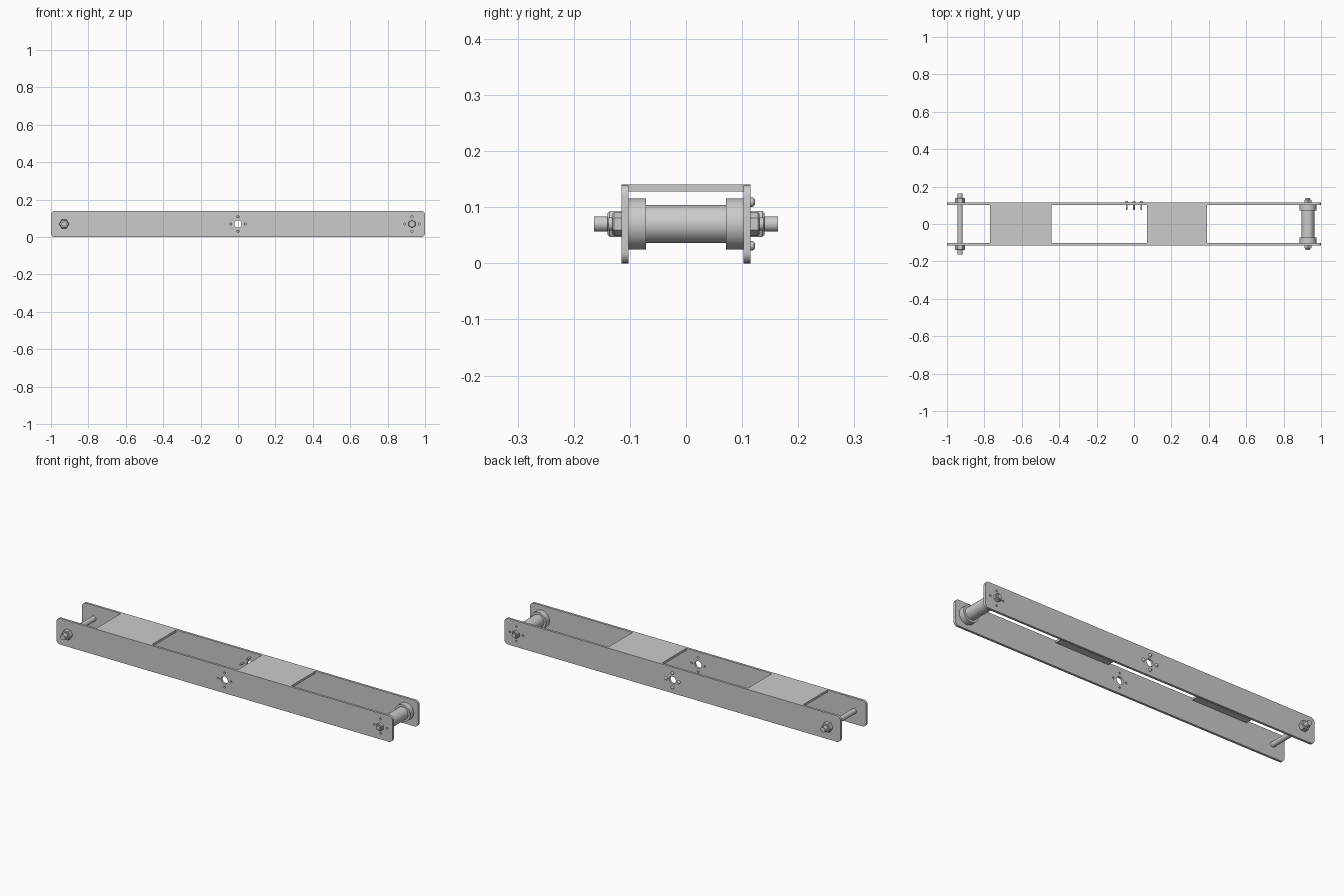
import bpy, bmesh
from math import sin, cos, pi
from mathutils import Matrix

if "Cube" in bpy.data.objects:
    bpy.data.objects.remove(bpy.data.objects["Cube"])

ZC = 0.07                 # height of all axes
X_ROD, X_ROLL = -0.93, 0.93
Y_IN, Y_OUT = 0.1025, 0.115
OFFS = [(1, 0), (0, 1), (-1, 0), (0, -1)]


def finish(bm, name, smooth=True):
    bmesh.ops.recalc_face_normals(bm, faces=bm.faces)
    me = bpy.data.meshes.new(name)
    bm.to_mesh(me)
    bm.free()
    ob = bpy.data.objects.new(name, me)
    bpy.context.collection.objects.link(ob)
    if smooth:
        bpy.ops.object.select_all(action='DESELECT')
        ob.select_set(True)
        bpy.context.view_layer.objects.active = ob
        bpy.ops.object.shade_smooth_by_angle(angle=0.6)
    return ob


def lathe(name, x, z, profile, sides=32, turn=0.0, smooth=True):
    """Solid of (radius, y) rings around an axis along y."""
    bm = bmesh.new()
    rings = []
    for r, y in profile:
        rings.append([bm.verts.new((x + r * cos(turn + 2 * pi * i / sides), y,
                                    z + r * sin(turn + 2 * pi * i / sides)))
                      for i in range(sides)])
    for a, b in zip(rings, rings[1:]):
        for i in range(sides):
            j = (i + 1) % sides
            bm.faces.new((a[i], a[j], b[j], b[i]))
    bm.faces.new(rings[0])
    bm.faces.new(rings[-1])
    return finish(bm, name, smooth)


def circle(cx, cz, r, n=24):
    return [(cx + r * cos(2 * pi * i / n), cz + r * sin(2 * pi * i / n)) for i in range(n)]


def rounded_rect(w, h, r, n=6):
    pts = []
    for q, (sx, sz) in enumerate([(1, 1), (-1, 1), (-1, -1), (1, -1)]):
        for i in range(n + 1):
            a = pi / 2 * (q + i / n)
            pts.append((sx * (w / 2 - r) + r * cos(a), ZC + sz * (h / 2 - r) + r * sin(a)))
    return pts


def side_plate(name, y):
    """Rounded plate with bolt holes, extruded from a filled 2D curve."""
    loops = [rounded_rect(2.0, 0.14, 0.02), circle(0, ZC, 0.02),
             circle(X_ROD, ZC, 0.0138), circle(X_ROLL, ZC, 0.0118)]
    for cx in (0, X_ROLL):
        loops += [circle(cx + 0.039 * a, ZC + 0.039 * b, 0.0052, 16) for a, b in OFFS]
    cu = bpy.data.curves.new(name, 'CURVE')
    cu.dimensions, cu.fill_mode = '2D', 'BOTH'
    cu.extrude = (Y_OUT - Y_IN) / 2
    for pts in loops:
        sp = cu.splines.new('POLY')
        sp.points.add(len(pts) - 1)
        for p, (u, v) in zip(sp.points, pts):
            p.co = (u, v, 0, 1)
        sp.use_cyclic_u = True
    tmp = bpy.data.objects.new(name + "_curve", cu)
    bpy.context.collection.objects.link(tmp)
    bpy.context.view_layer.update()
    me = bpy.data.meshes.new_from_object(tmp.evaluated_get(bpy.context.evaluated_depsgraph_get()))
    bpy.data.objects.remove(tmp)
    bm = bmesh.new()
    bm.from_mesh(me)
    bmesh.ops.remove_doubles(bm, verts=bm.verts, dist=1e-5)
    bm.transform(Matrix.Translation((0, y, 0)) @ Matrix.Rotation(pi / 2, 4, 'X'))
    return finish(bm, name)


def box(name, x0, x1, y0, y1, z0, z1):
    bm = bmesh.new()
    bmesh.ops.create_cube(bm, size=1)
    bm.transform(Matrix.Translation(((x0 + x1) / 2, (y0 + y1) / 2, (z0 + z1) / 2))
                 @ Matrix.Diagonal((x1 - x0, y1 - y0, z1 - z0, 1)))
    return finish(bm, name, False)


# Side plates
ym = (Y_IN + Y_OUT) / 2
side_plate("front_side_plate", -ym)
side_plate("back_side_plate", ym)

# Top cover plates bridging the sides
box("left_cover", -0.77, -0.44, -Y_IN, Y_IN, 0.1275, 0.14)
box("right_cover", 0.07, 0.39, -Y_IN, Y_IN, 0.1275, 0.14)

# Plain rod and its nuts
lathe("rod", X_ROD, ZC, [(0.0138, -0.164), (0.0138, 0.164)])
for s, side in ((-1, "front"), (1, "back")):
    lathe(side + "_rod_nut", X_ROD, ZC,
          [(0.0265, s * Y_OUT), (0.0265, s * 0.136), (0.023, s * 0.1395)], 6, 0, False)
    # Roller axle nuts
    lathe(side + "_roller_nut", X_ROLL, ZC,
          [(0.021, s * Y_OUT), (0.021, s * 0.128), (0.018, s * 0.131)], 6, pi / 6, False)

# Roller with stepped collars, and its axle
lathe("roller", X_ROLL, ZC, [(0.0455, -Y_IN), (0.0455, -0.071), (0.034, -0.071),
                             (0.034, 0.071), (0.0455, 0.071), (0.0455, Y_IN)], 40)
lathe("roller_axle", X_ROLL, ZC, [(0.0118, -0.138), (0.0118, 0.138)])

# Four small screws around the centre hole of the back plate
for i, (a, b) in enumerate(OFFS):
    lathe("centre_screw_%d" % (i + 1), 0.039 * a, ZC + 0.039 * b,
          [(0.005, 0.075), (0.005, Y_OUT), (0.0085, Y_OUT), (0.0085, 0.118),
           (0.007, 0.121), (0.004, 0.123)], 16)
